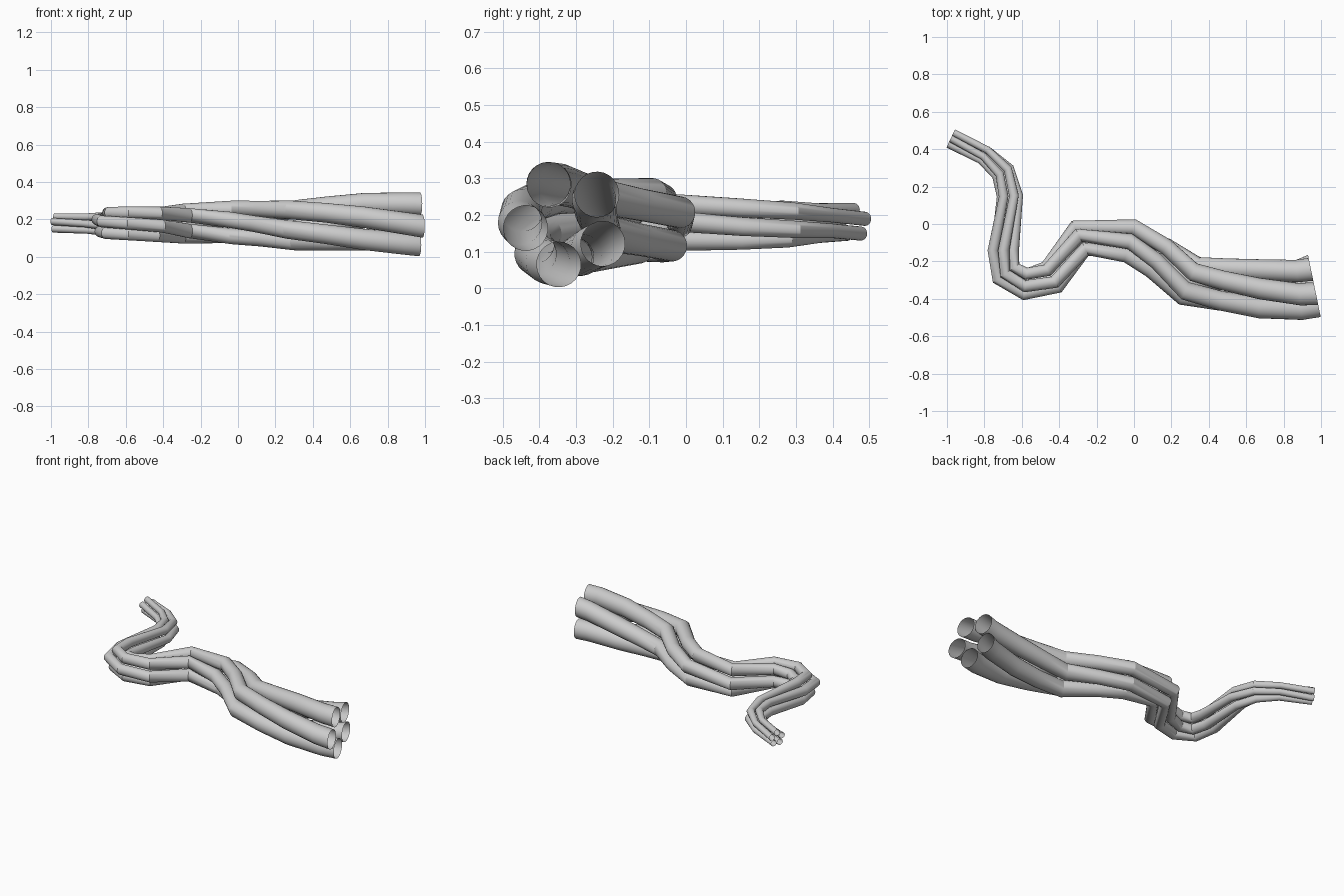
import bpy
from math import sin, cos, pi, radians
from mathutils import Vector

if "Cube" in bpy.data.objects:
    bpy.data.objects.remove(bpy.data.objects["Cube"])

Z = 0.178            # height of the bundle axis
TWIST = radians(-240)  # total twist from right end to left end
SIDES = 24

# centre line from thin to thick end: x, y, bundle radius
path = [(-0.98, 0.457, 0.055), (-0.80, 0.372, 0.056), (-0.70, 0.28, 0.067),
        (-0.665, 0.15, 0.073), (-0.70, -0.14, 0.087), (-0.682, -0.262, 0.090),
        (-0.58, -0.315, 0.093), (-0.44, -0.283, 0.099), (-0.285, -0.082, 0.110),
        (-0.022, -0.088, 0.123), (0.135, -0.175, 0.126), (0.297, -0.305, 0.143),
        (0.475, -0.333, 0.150), (0.67, -0.347, 0.163), (0.88, -0.342, 0.172),
        (0.963, -0.325, 0.177)]

pts = [Vector((x, y, Z)) for x, y, r in path]
segs = [b - a for a, b in zip(pts, pts[1:])]
total = sum(s.length for s in segs)
dirs = [s.normalized() for s in segs]

# frames at every station: side vector and share of twist still to go
frames, run = [], 0.0
for i, p in enumerate(pts):
    t = (dirs[max(i - 1, 0)] + dirs[min(i, len(dirs) - 1)]).normalized()
    frames.append((p, Vector((-t.y, t.x, 0)), path[i][2], 1 - run / total))
    if i < len(segs):
        run += segs[i].length


def twisted_tube(name, start_angle):
    verts, faces = [], []
    for p, side, radius, share in frames:
        a = start_angle + TWIST * share
        ring, r = radius * 0.65, radius * 0.35
        for k in range(SIDES):
            c = a + 2 * pi * k / SIDES
            u = ring * cos(a) + r * cos(c)
            v = ring * sin(a) + r * sin(c)
            verts.append(p + side * u + Vector((0, 0, v)))
    for i in range(len(frames) - 1):
        for k in range(SIDES):
            n = (k + 1) % SIDES
            b, d = i * SIDES, (i + 1) * SIDES
            faces.append((b + k, d + k, d + n, b + n))
    mesh = bpy.data.meshes.new(name)
    mesh.from_pydata(verts, [], [f[::-1] for f in faces])
    obj = bpy.data.objects.new(name, mesh)
    bpy.context.collection.objects.link(obj)
    bpy.ops.object.select_all(action='DESELECT')
    obj.select_set(True)
    bpy.context.view_layer.objects.active = obj
    bpy.ops.object.shade_smooth_by_angle(angle=radians(30))


# five open-ended strands around the axis
for n in range(5):
    twisted_tube(f"cable_strand_{n + 1}", radians(115 + 72 * n))
